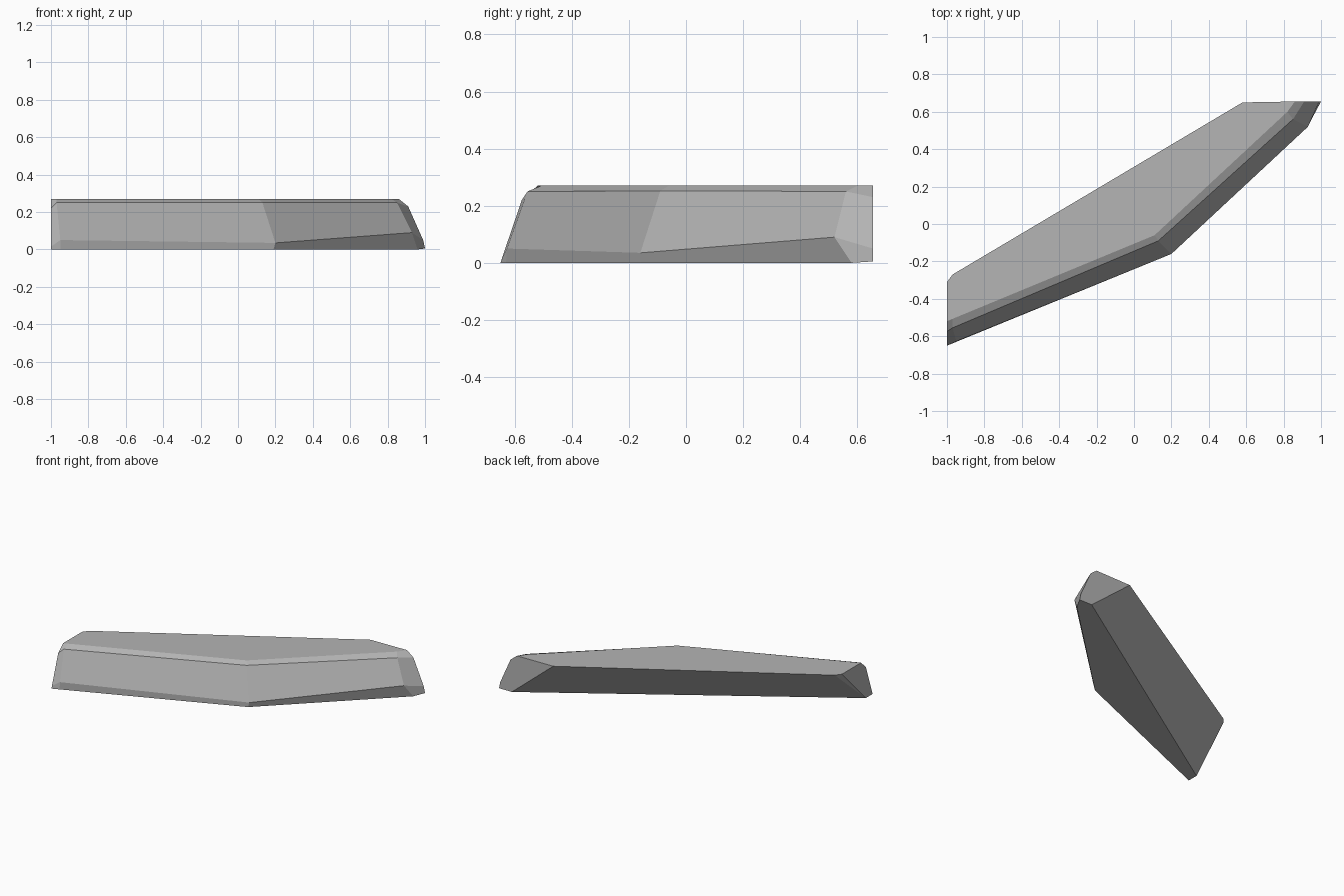
import bpy
import bmesh

cube = bpy.data.objects.get("Cube")
if cube:
    bpy.data.objects.remove(cube, do_unlink=True)

# Stone colour
stone = bpy.data.materials.new("grey_stone")
stone.use_nodes = True
grey = (0.46, 0.46, 0.46, 1)
stone.diffuse_color = grey
bsdf = stone.node_tree.nodes["Principled BSDF"]
bsdf.inputs["Base Color"].default_value = grey
bsdf.inputs["Roughness"].default_value = 0.9

# Cross-sections along the cliff, each from foot to top rim
sections = [
    [(-1, -.65, 0), (-1, -.645, .015), (-1, -.575, .22), (-1, -.52, .27)],
    [(-.95, -.63, 0), (-.95, -.627, .05), (-.97, -.555, .25), (-.97, -.507, .27)],
    [(.19, -.158, 0), (.2, -.16, .035), (.13, -.09, .252), (.11, -.06, .27)],
    [(.96, .58, 0), (.93, .52, .09), (.85, .56, .25), (.82, .6, .27)],
    [(1, .655, .005), (.99, .655, .05), (.91, .655, .23), (.86, .655, .27)],
]
# Back rim and back foot, from the +x end to the -x end
back_rim = [(.58, .65, .27), (-.97, -.27, .27), (-1, -.31, .27)]
back_foot = [(.9, .655, .005), (-1, -.575, 0)]

bm = bmesh.new()
grid = [[bm.verts.new(p) for p in section] for section in sections]
rim = [bm.verts.new(p) for p in back_rim]
foot = [bm.verts.new(p) for p in back_foot]

# Front slope with chamfered foot and rim
for a, b in zip(grid, grid[1:]):
    for i in range(3):
        bm.faces.new((a[i], b[i], b[i + 1], a[i + 1]))

# Top, underside, ends and overhanging back
bm.faces.new([s[3] for s in grid] + rim)
bm.faces.new([s[0] for s in reversed(grid)] + [foot[1], foot[0]])
bm.faces.new(grid[-1] + [rim[0], foot[0]])
bm.faces.new(grid[0] + [rim[2], foot[1]])
bm.faces.new((rim[0], rim[1], foot[1], foot[0]))
bm.faces.new((rim[1], rim[2], foot[1]))
bmesh.ops.recalc_face_normals(bm, faces=bm.faces)

mesh = bpy.data.meshes.new("cliff_ledge")
bm.to_mesh(mesh)
bm.free()
mesh.materials.append(stone)
ledge = bpy.data.objects.new("cliff_ledge", mesh)
bpy.context.collection.objects.link(ledge)
